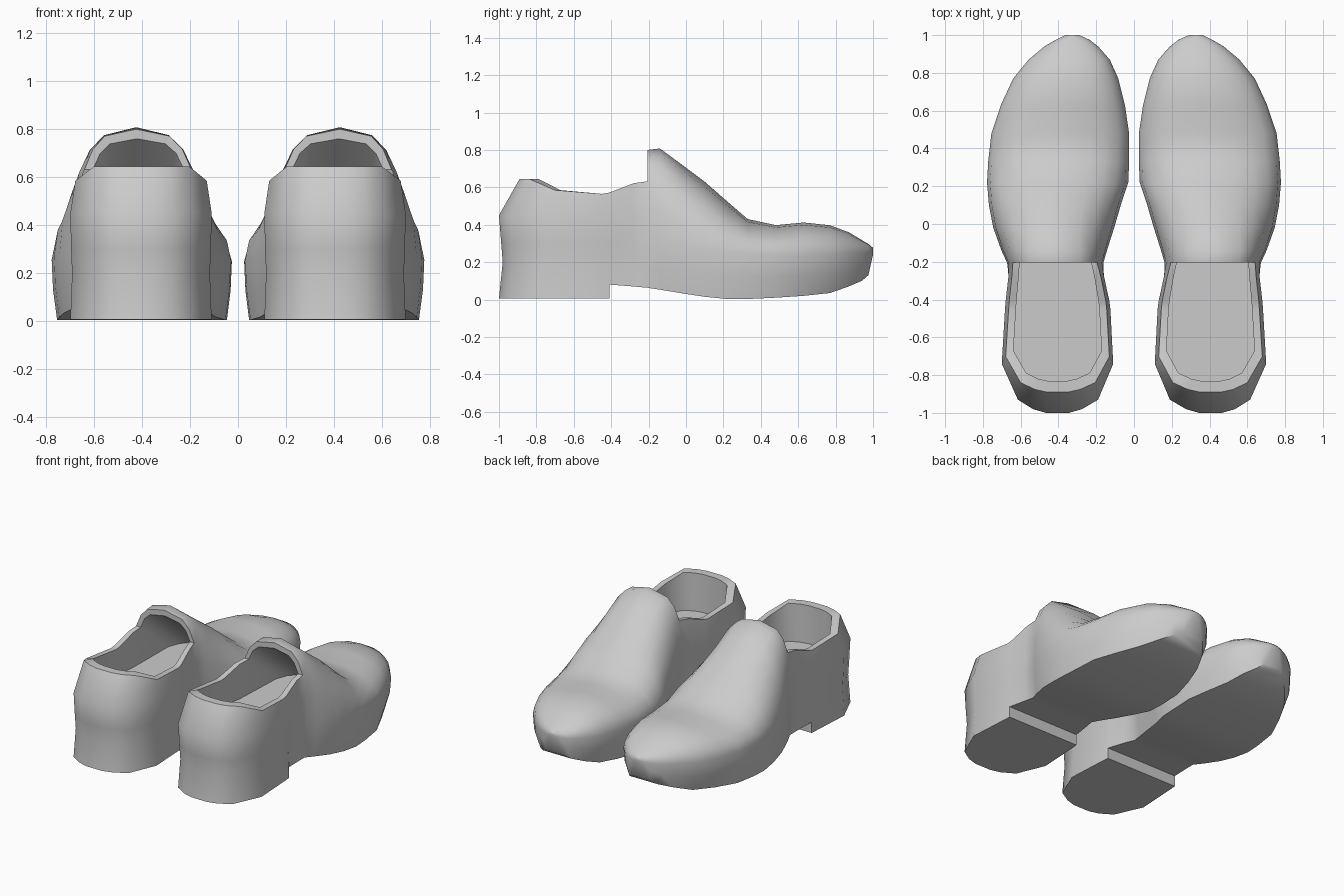
import bpy, bmesh, math

if "Cube" in bpy.data.objects:
    bpy.data.objects.remove(bpy.data.objects["Cube"])

CX = 0.405   # centre line of the heel
FLOOR = 0.38

# Heel quarter stations: y, sole z, collar z, inner x, outer x
BACK = [
    (-1.00, 0.005, 0.645, 0.345, 0.465),
    (-0.98, 0.005, 0.645, 0.275, 0.535),
    (-0.93, 0.005, 0.645, 0.190, 0.615),
    (-0.74, 0.005, 0.585, 0.110, 0.700),
    (-0.45, 0.005, 0.565, 0.125, 0.683),
    (-0.41, 0.005, 0.572, 0.130, 0.680),
    (-0.41, 0.080, 0.572, 0.130, 0.680),
    (-0.28, 0.070, 0.622, 0.158, 0.665),
]
# Forefoot stations: y, sole z, ridge z, widest z, inner x, outer x, ridge x, roundness
FRONT = [
    (-0.205, 0.063, 0.800, 0.26, 0.162, 0.672, 0.425, 0.67),
    (-0.14, 0.053, 0.808, 0.27, 0.143, 0.702, 0.425, 0.77),
    (-0.02, 0.033, 0.720, 0.28, 0.105, 0.745, 0.42, 0.92),
    (0.10, 0.015, 0.630, 0.27, 0.070, 0.768, 0.41, 0.98),
    (0.22, 0.003, 0.525, 0.255, 0.030, 0.778, 0.40, 1.0),
    (0.33, 0.003, 0.430, 0.25, 0.026, 0.772, 0.37, 1.0),
    (0.48, 0.010, 0.398, 0.24, 0.026, 0.755, 0.36, 0.95),
    (0.63, 0.020, 0.412, 0.24, 0.048, 0.705, 0.35, 0.93),
    (0.77, 0.035, 0.397, 0.24, 0.083, 0.640, 0.34, 0.93),
    (0.87, 0.070, 0.360, 0.25, 0.128, 0.558, 0.33, 0.93),
    (0.94, 0.100, 0.318, 0.25, 0.190, 0.475, 0.33, 0.93),
    (0.975, 0.130, 0.298, 0.25, 0.235, 0.415, 0.33, 0.93),
    (1.00, 0.240, 0.276, 0.26, 0.290, 0.365, 0.33, 0.93),
]
ARC = [0, 17, 35, 51, 67, 90]
COLLAR = 4   # level where the opening begins

bm = bmesh.new()


def back_column(st, side):
    y, zb, zc, xi, xo = st
    x = (xi, xo)[side]
    t = max(0, min(1, (-0.6 - y) / 0.4))
    levels = zip((1, 0.975, 0.99, 1, 0.93), (zb, 0.2, 0.3, 0.45, zc), (0, 0.02, 0.012, 0, 0.11))
    return [bm.verts.new((CX + (x - CX) * s, y + d * t, z)) for s, z, d in levels]


def front_column(st, side):
    y, zb, zt, zm, xi, xo, rx, e = st
    w = (xi, xo)[side] - rx
    tuck = max(0, (y - 0.5) / 0.5)            # sole edge rounds under at the toe
    pts = [(rx + w * (0.94 - 0.2 * tuck), y, zb),
           (rx + w * (0.985 - 0.03 * tuck), y, (zb + zm) / 2)]
    for a in ARC:
        c, s = math.cos(math.radians(a)), math.sin(math.radians(a))
        if a == 90:
            c = 0
        pts.append((rx + w * c ** e, y, zm + (zt - zm) * s ** e))
    return [bm.verts.new(p) for p in pts]


def strip(a, b):
    for i in range(min(len(a), len(b)) - 1):
        bm.faces.new((a[i], a[i + 1], b[i + 1], b[i]))


# Outer upper and sole
cols = [[back_column(s, k) for s in BACK] + [front_column(s, k) for s in FRONT] for k in (0, 1)]
for side in cols:
    for a, b in zip(side, side[1:]):
        strip(a, b)
sole = [[c[0] for c in side] for side in cols]
strip(*sole)
strip(cols[0][0], cols[1][0])                 # back of the heel
strip(cols[0][-1], cols[1][-1])               # toe tip

# Collar rim, lining and footbed
nb = len(BACK)
left, right = cols
loop = [right[i][COLLAR] for i in range(nb - 1, -1, -1) if i != 6]
loop += [left[i][COLLAR] for i in range(nb) if i != 6]
n_quarter = len(loop)
loop += left[nb][COLLAR:] + right[nb][COLLAR:-1][::-1]
rim, floor = [], []
for i, v in enumerate(loop):
    x, y, z = v.co
    xi = CX + (x - CX) * 0.85
    yi = -0.5 + (y + 0.5) * 0.85 if y < -0.5 else y
    zi = z - 0.04 * max(0, min(1, (z - 0.65) / 0.15))
    rim.append(bm.verts.new((xi, yi, zi)))
    reach = (zi - FLOOR) * 1.2 if i >= n_quarter else 0   # lining runs under the vamp
    floor.append(bm.verts.new((xi, yi + reach, FLOOR)))
for a, b in ((loop, rim), (rim, floor)):
    strip(a + a[:1], b + b[:1])
bm.faces.new(floor)

bmesh.ops.remove_doubles(bm, verts=bm.verts, dist=0.0005)
bmesh.ops.recalc_face_normals(bm, faces=bm.faces)
mesh = bpy.data.meshes.new("shoes")
bm.to_mesh(mesh)
bm.free()
shoes = bpy.data.objects.new("shoes", mesh)
bpy.context.collection.objects.link(shoes)

# Smooth shading with sharp rim and sole edges, mirrored into a pair
bpy.context.view_layer.objects.active = shoes
shoes.select_set(True)
bpy.ops.object.shade_smooth_by_angle(angle=math.radians(48))
pair = shoes.modifiers.new("pair", 'MIRROR')
pair.use_mirror_merge = False
